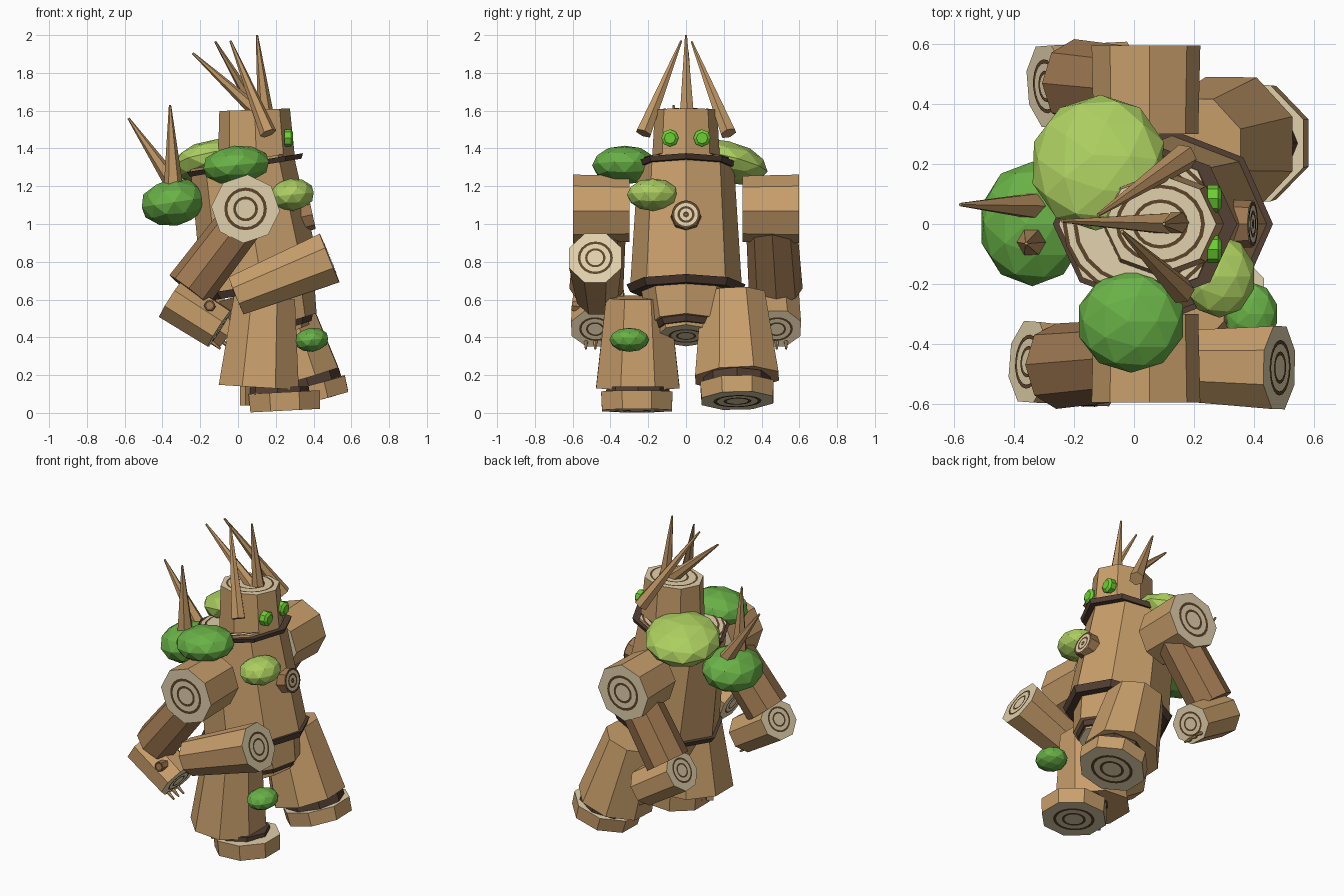
import bpy, bmesh, math
from mathutils import Vector, Matrix

cube = bpy.data.objects.get("Cube")
if cube:
    bpy.data.objects.remove(cube, do_unlink=True)


def material(name, rgb):
    m = bpy.data.materials.new(name)
    m.use_nodes = True
    m.diffuse_color = (*rgb, 1)
    bsdf = next(n for n in m.node_tree.nodes if n.type == 'BSDF_PRINCIPLED')
    bsdf.inputs["Base Color"].default_value = (*rgb, 1)
    bsdf.inputs["Roughness"].default_value = 0.9
    return m


BARK = material("bark", (0.58, 0.345, 0.147))
DARK = material("dark_bark", (0.345, 0.188, 0.082))
THORN = material("thorn_wood", (0.53, 0.31, 0.13))
BAND = material("bark_band", (0.085, 0.05, 0.033))
CREAM = material("cut_wood", (0.75, 0.63, 0.41))
RING = material("growth_ring", (0.11, 0.058, 0.023))
LEAF = material("leaf_green", (0.14, 0.44, 0.062))
LIGHT = material("light_leaf", (0.41, 0.62, 0.115))
EYE = material("eye_green", (0.15, 0.63, 0.033))

RINGS = ((0.62, 0.53), (0.36, 0.28))


def finish(name, bm, mats):
    mesh = bpy.data.meshes.new(name)
    bm.to_mesh(mesh)
    bm.free()
    for m in mats:
        mesh.materials.append(m)
    ob = bpy.data.objects.new(name, mesh)
    bpy.context.scene.collection.objects.link(ob)
    return ob


def log(name, p0, p1, r0, r1, mat=BARK, cap=CREAM, rings=RINGS,
        sides=8, turn=0.0, squash=1.0):
    """Tapered log from p0 to p1 with cut ends and growth rings."""
    p0, p1 = Vector(p0), Vector(p1)
    length = (p1 - p0).length
    z = (p1 - p0).normalized()
    ref = Vector((0, 0, 1)) if abs(z.x) > 0.8 else Vector((1, 0, 0))
    x = (ref - z * ref.dot(z)).normalized()
    y = z.cross(x)
    frame = Matrix((x, y, z)).transposed().to_4x4()
    frame.translation = p0
    bm = bmesh.new()

    def circle(r, h, n, shift=0.0):
        angles = [2 * math.pi * (i + shift) / n for i in range(n)]
        return [bm.verts.new(frame @ Vector((r * math.cos(a), squash * r * math.sin(a), h)))
                for a in angles]

    def bridge(a, b, index, flip=False):
        for i in range(len(a)):
            j = (i + 1) % len(a)
            quad = [a[i], a[j], b[j], b[i]]
            bm.faces.new(quad[::-1] if flip else quad).material_index = index

    low, high = circle(r0, 0, sides, turn), circle(r1, length, sides, turn)
    bridge(low, high, 0)
    bm.faces.new(low[::-1]).material_index = 1
    bm.faces.new(high).material_index = 1
    for outer, inner in rings:
        for r, h, flip in ((r0, -0.003, True), (r1, length + 0.003, False)):
            bridge(circle(r * outer, h, 20), circle(r * inner, h, 20), 2, flip)
    return finish(name, bm, (mat, cap, RING))


def plain(name, p0, p1, r0, r1, mat, **kw):
    return log(name, p0, p1, r0, r1, mat, mat, (), **kw)


def thorn(name, base, tip, r=0.045):
    return plain(name, base, tip, r, 0.006, THORN, sides=6)


def bush(name, centre, size, mat, tilt=(0, 0)):
    bm = bmesh.new()
    bmesh.ops.create_icosphere(bm, subdivisions=2, radius=1)
    ob = finish(name, bm, (mat,))
    ob.location, ob.scale = centre, size
    ob.rotation_euler = (tilt[0], tilt[1], 0)


# Trunk, its collars and the stepped stump below it
foot_of_trunk, top_of_trunk = Vector((0.13, 0, 0.66)), Vector((0.02, 0, 1.335))


def along(t, forward=0.0):
    return foot_of_trunk.lerp(top_of_trunk, t) + Vector((forward, 0, 0))


log("trunk", along(0), along(1), 0.322, 0.275, rings=((0.95, 0.9), (0.82, 0.77)), squash=0.92)
plain("neck_band", along(0.945, 0.015), along(0.985, 0.015), 0.298, 0.312, BAND, squash=0.88)
plain("hip_band", along(-0.03), along(0.03), 0.32, 0.342, BAND, squash=0.92)
plain("upper_stump", (0.21, 0, 0.465), (0.15, 0, 0.665), 0.215, 0.262, BARK, squash=0.92)
plain("stump_band", (0.222, 0, 0.435), (0.208, 0, 0.48), 0.175, 0.2, BAND, squash=0.95)
log("lower_stump", (0.24, 0, 0.41), (0.215, 0, 0.47), 0.15, 0.165)
log("chest_knot", (0.28, 0, 1.025), (0.395, 0, 1.05), 0.084, 0.078, DARK,
    rings=((0.97, 0.8), (0.58, 0.42), (0.2, 0.04)))

# Head, eyes and thorns
log("head", (0.10, 0, 1.28), (0.088, 0, 1.605), 0.208, 0.187, squash=0.88,
    rings=((0.8, 0.73), (0.5, 0.43)))
for side, label in ((-1, "right"), (1, "left")):
    y = side * 0.085
    plain(label + "_eye", (0.245, y, 1.455), (0.28, y, 1.455), 0.046, 0.046, EYE)
    plain(label + "_eye_front", (0.28, y, 1.455), (0.292, y, 1.455), 0.046, 0.03, EYE)
thorn("right_head_thorn", (0.16, -0.225, 1.48), (-0.04, -0.025, 1.97))
thorn("left_head_thorn", (0.17, 0.225, 1.48), (-0.12, 0.03, 1.965))
thorn("rear_head_thorn", (0.17, 0, 1.53), (-0.24, 0.01, 1.905))
thorn("crown_thorn", (0.15, 0.005, 1.55), (0.10, 0, 2.0))
thorn("rear_back_thorn", (-0.32, 0.06, 1.18), (-0.58, 0.065, 1.56), 0.05)
thorn("upright_back_thorn", (-0.34, -0.06, 1.16), (-0.36, -0.065, 1.63), 0.055)

# Leafy bushes
bush("back_bush", (-0.34, 0, 1.115), (0.18, 0.208, 0.125), LEAF, (0, -0.15))
bush("left_shoulder_bush", (-0.12, 0.205, 1.33), (0.23, 0.233, 0.11), LIGHT, (-0.23, -0.15))
bush("right_shoulder_bush", (-0.01, -0.325, 1.312), (0.183, 0.172, 0.103), LEAF, (0, -0.1))
bush("chest_bush", (0.285, -0.175, 1.155), (0.122, 0.138, 0.086), LIGHT, (0, -0.1))
bush("knee_bush", (0.39, -0.30, 0.387), (0.092, 0.106, 0.064), LEAF, (0, -0.1))

# Arms: shoulder, upper arm, forearm and twig fingers
for side, label, dx in ((-1, "right", 0.0), (1, "left", 0.06)):
    log(label + "_shoulder", (0.04, side * 0.3, 1.08), (0.04, side * 0.597, 1.08),
        0.175, 0.182, turn=side * 0.08)
    plain(label + "_upper_arm", (0.03 + dx / 2, side * 0.45, 1.03),
          (-0.26 + dx, side * 0.475, 0.65), 0.122, 0.13, DARK, squash=1.1)
    back = Vector((-0.352 + dx, side * 0.46, 0.607))
    front = Vector((-0.098 + dx, side * 0.48, 0.445))
    log(label + "_forearm", back, front, 0.127, 0.12, turn=0.5, squash=1.15)
    for i in (-1, 0, 1):
        base = front + Vector((-0.04, i * 0.05, -0.07))
        thorn(f"{label}_finger_{i + 2}", base, base + Vector((0.045, 0, -0.035)), 0.012)
log("right_arm_knob", (-0.15, -0.5, 0.555), (-0.15, -0.605, 0.568), 0.035, 0.03, DARK, DARK,
    rings=((0.95, 0.6),), sides=6)
log("forward_branch", (-0.01, -0.47, 0.62), (0.485, -0.48, 0.82), 0.115, 0.15, turn=0.5)

# Legs with dark ankle bands and round feet
plain("right_leg", (0.11, -0.255, 0.135), (0.14, -0.255, 0.61), 0.23, 0.175, BARK,
      turn=0.5, squash=1.04)
plain("right_ankle_band", (0.21, -0.255, 0.095), (0.21, -0.255, 0.14), 0.17, 0.165, BAND)
log("right_foot", (0.25, -0.26, 0.012), (0.245, -0.26, 0.11), 0.2, 0.205, turn=0.5)
plain("left_leg", (0.325, 0.27, 0.185), (0.20, 0.25, 0.62), 0.23, 0.175, BARK,
      turn=0.5, squash=1.04)
plain("left_ankle_band", (0.378, 0.27, 0.13), (0.36, 0.27, 0.19), 0.18, 0.18, BAND)
log("left_foot", (0.4, 0.272, 0.065), (0.378, 0.27, 0.15), 0.205, 0.21, turn=0.5)
for i in range(3):
    x = 0.04 + 0.05 * i
    plain(f"heel_splinter_{i + 1}", (x, -0.3 + 0.05 * i, 0.04), (x, -0.3 + 0.05 * i, 0.16),
          0.03, 0.03, BARK, sides=4)
